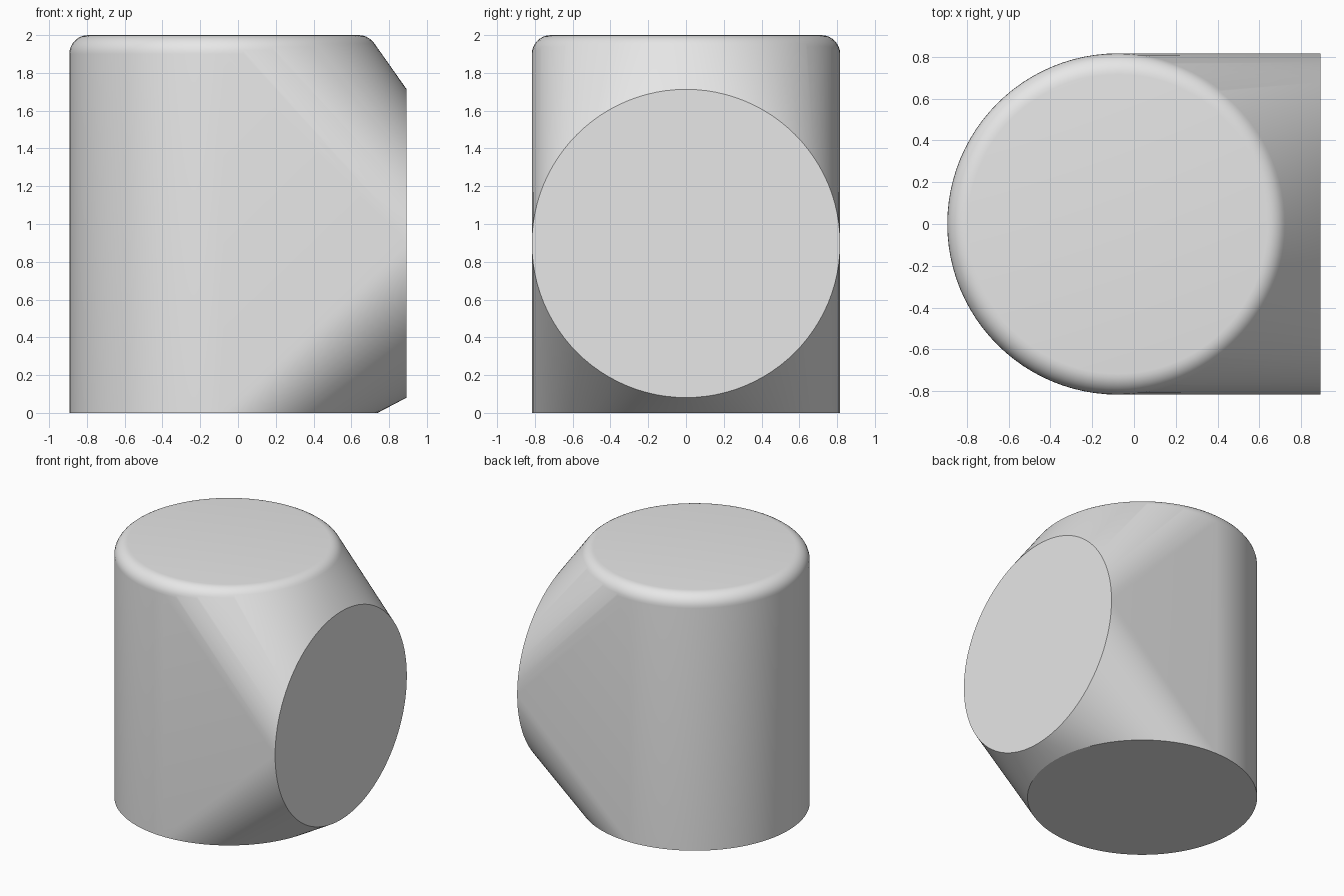
import bpy
import bmesh
from math import sin, cos, pi, radians
from mathutils import Vector

RADIUS = 0.816
SEGMENTS = 96
POST_X = -0.077      # axis of the upright cylinder
FACE_X = 0.893       # plane of the round side face
FACE_Z = 0.897       # height of the side face centre
ROUND = 0.1          # rounding of the top rim
STEPS = 8

cube = bpy.data.objects.get("Cube")
if cube:
    bpy.data.objects.remove(cube, do_unlink=True)

# Plain grey material
grey = bpy.data.materials.new("light_grey")
grey.use_nodes = True
colour = (0.8, 0.8, 0.8, 1)
grey.diffuse_color = colour
grey.node_tree.nodes["Principled BSDF"].inputs["Base Color"].default_value = colour


def ring(bm, centre, u, v, radius):
    """Add a circle of points spanned by the directions u and v."""
    for i in range(SEGMENTS):
        a = 2 * pi * i / SEGMENTS
        bm.verts.new(centre + radius * (cos(a) * u + sin(a) * v))


X, Y, Z = Vector((1, 0, 0)), Vector((0, 1, 0)), Vector((0, 0, 1))
bm = bmesh.new()

# Upright cylinder: sharp bottom rim, rounded top rim
ring(bm, Vector((POST_X, 0, 0)), X, Y, RADIUS)
for s in range(STEPS + 1):
    t = pi / 2 * s / STEPS
    ring(bm, Vector((POST_X, 0, 2 - ROUND + ROUND * sin(t))), X, Y,
         RADIUS - ROUND + ROUND * cos(t))

# Round side face
ring(bm, Vector((FACE_X, 0, FACE_Z)), Y, Z, RADIUS)

# Stretch one skin over the cylinder and the side face
hull = bmesh.ops.convex_hull(bm, input=bm.verts[:], use_existing_faces=False)
spare = {g for g in hull["geom_interior"] + hull["geom_unused"]
         if isinstance(g, bmesh.types.BMVert)}
bmesh.ops.delete(bm, geom=list(spare), context='VERTS')

# Merge flat areas into single faces
bmesh.ops.dissolve_limit(bm, angle_limit=radians(0.1),
                         verts=bm.verts[:], edges=bm.edges[:])
bmesh.ops.recalc_face_normals(bm, faces=bm.faces[:])

mesh = bpy.data.meshes.new("joined_body")
bm.to_mesh(mesh)
bm.free()
mesh.materials.append(grey)
body = bpy.data.objects.new("joined_body", mesh)
bpy.context.collection.objects.link(body)

# Smooth sides with crisp flat ends
bpy.ops.object.select_all(action='DESELECT')
body.select_set(True)
bpy.context.view_layer.objects.active = body
bpy.ops.object.shade_smooth_by_angle(angle=radians(25))
